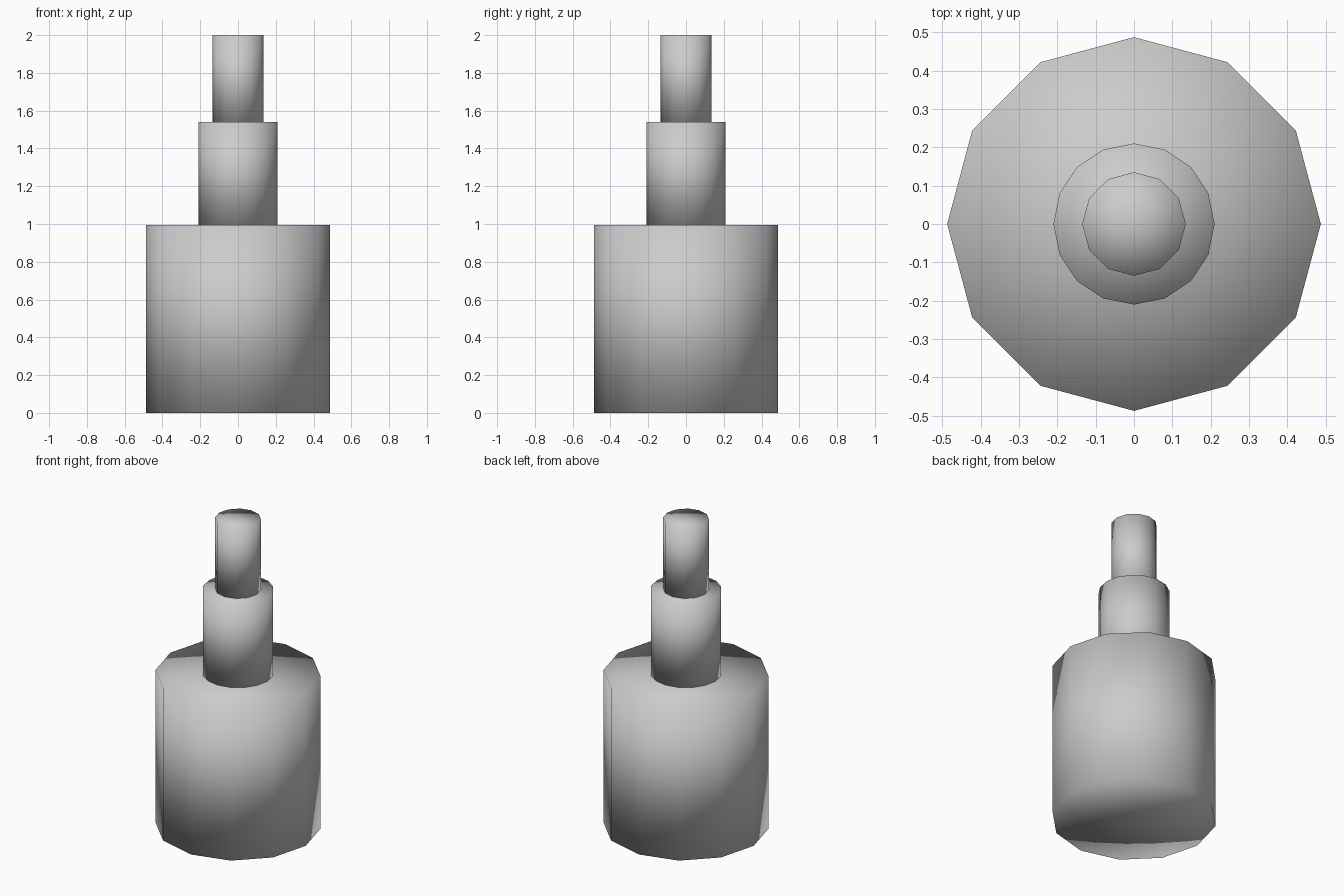
import bpy

if "Cube" in bpy.data.objects:
    bpy.data.objects.remove(bpy.data.objects["Cube"])


def tier(name, sides, radius, bottom, top):
    """Fully smooth-shaded low-poly cylinder with fan caps, a corner on each axis."""
    bpy.ops.mesh.primitive_cylinder_add(
        vertices=sides, radius=radius, depth=top - bottom,
        end_fill_type='TRIFAN', location=(0, 0, (bottom + top) / 2))
    obj = bpy.context.object
    obj.name = name
    bpy.ops.object.shade_smooth()
    return obj


# Wide body, narrower shoulder, thin tip
tier("base_cylinder", 12, 0.487, 0.0, 0.995)
tier("middle_cylinder", 16, 0.21, 0.995, 1.54)
tier("top_cylinder", 12, 0.135, 1.54, 2.0)
